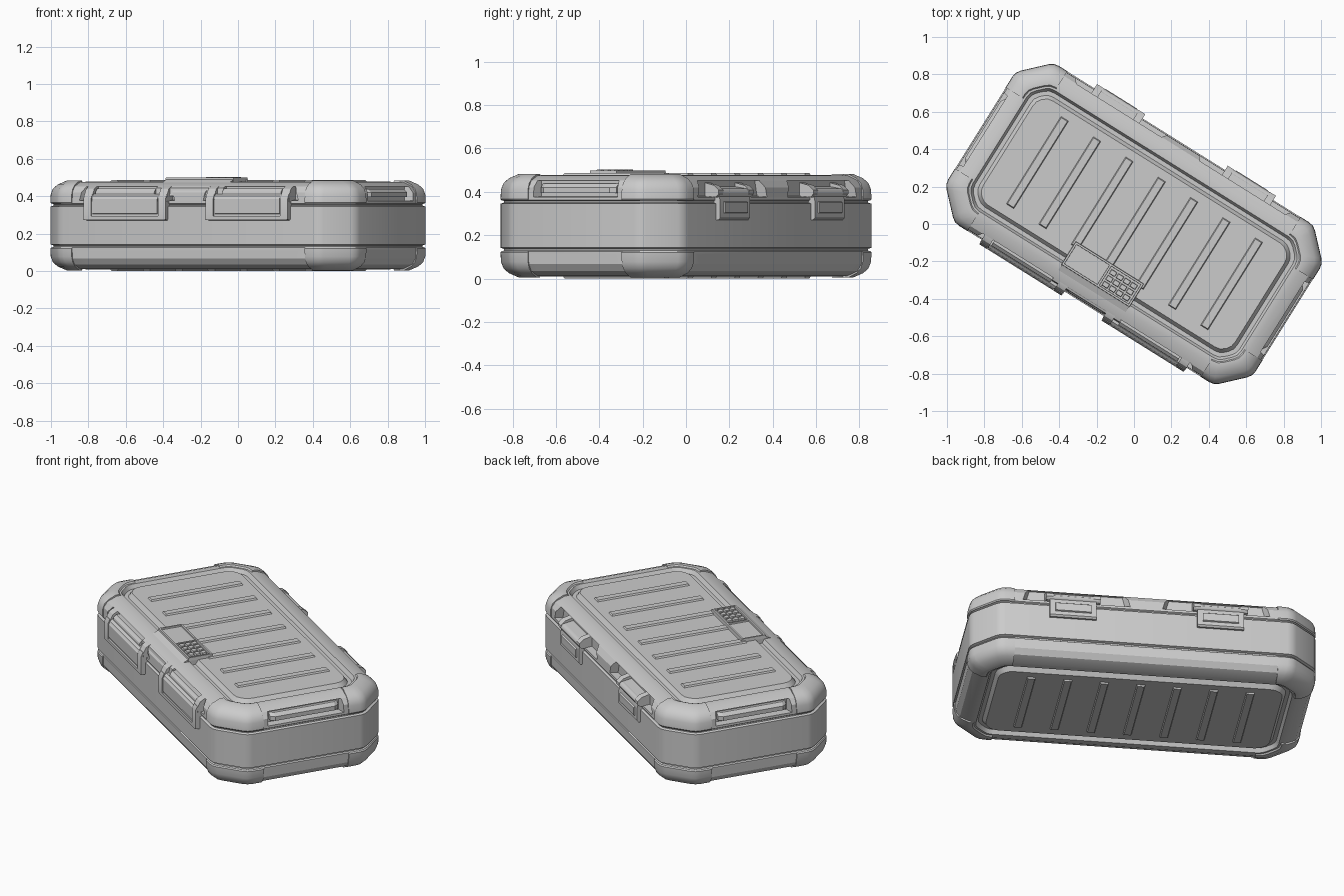
import bpy, bmesh, math
from mathutils import Vector

if "Cube" in bpy.data.objects:
    bpy.data.objects.remove(bpy.data.objects["Cube"])

L, W, C = 0.968, 0.503, 0.15      # half length, half width, corner chamfer
H = 0.487                         # height used for top/bottom mirroring
TURN = math.radians(-32)          # the case is turned about z


def loft(bm, rings):
    """Skin closed rings of points and cap both ends."""
    vs = [[bm.verts.new(p) for p in r] for r in rings]
    n = len(vs[0])
    for a, b in zip(vs, vs[1:]):
        for i in range(n):
            j = (i + 1) % n
            bm.faces.new((a[i], a[j], b[j], b[i]))
    bm.faces.new(vs[0])
    bm.faces.new(vs[-1])


def prism(bm, profile, u0, u1):
    """Extrude a (v, z) profile along the length of the case."""
    loft(bm, [[(u, v, z) for v, z in profile] for u in (u0, u1)])


def slab(bm, u0, u1, v0, v1, z0, z1, t=0.0):
    """Box whose top is narrower by t."""
    loft(bm, [[(u0 + d, v0 + d, z), (u1 - d, v0 + d, z), (u1 - d, v1 - d, z), (u0 + d, v1 - d, z)]
              for d, z in ((0, z0), (t, z1))])


def mirror(bm, axes):
    """Add reflected copies across u, v (about 0) or z (about mid height)."""
    for ax in axes:
        new = bmesh.ops.duplicate(bm, geom=bm.verts[:] + bm.edges[:] + bm.faces[:])["geom"]
        for v in (g for g in new if isinstance(g, bmesh.types.BMVert)):
            v.co[ax] = (H if ax == 2 else 0) - v.co[ax]


def finish(name, bm):
    bmesh.ops.recalc_face_normals(bm, faces=bm.faces[:])
    me = bpy.data.meshes.new(name)
    bm.to_mesh(me)
    bm.free()
    ob = bpy.data.objects.new(name, me)
    bpy.context.collection.objects.link(ob)
    ob.rotation_euler.z = TURN
    return ob


def soften(ob):
    bpy.ops.object.select_all(action='DESELECT')
    ob.select_set(True)
    bpy.context.view_layer.objects.active = ob
    bpy.ops.object.shade_smooth_by_angle(angle=math.radians(30))


def corner(d, z):
    """Rounded chamfer points of the +u +v corner at inset d."""
    c = C - 0.586 * d
    l, w = L - d, W - d
    p = [Vector((l, 0, z)), Vector((l, w - c, z)), Vector((l - c, w, z)), Vector((0, w, z))]
    out = []
    for i in (1, 2):
        a = p[i] + (p[i - 1] - p[i]).normalized() * 0.03
        b = p[i] + (p[i + 1] - p[i]).normalized() * 0.03
        out += [a, p[i] / 2 + (a + b) / 4, b]
    return out


def octagon(d, z):
    q = corner(d, z)
    m = lambda pts, su, sv: [Vector((su * p.x, sv * p.y, p.z)) for p in pts]
    return q + m(q[::-1], -1, 1) + m(q, -1, -1) + m(q[::-1], 1, -1)


# Case body: stacked octagon sections, mirrored about mid height
top = [(0, 0.345), (0.014, 0.35), (0.014, 0.357), (0.006, 0.362), (0.008, 0.42), (0.03, 0.452),
       (0.085, 0.475), (0.122, 0.475), (0.135, 0.452), (0.157, 0.452), (0.175, 0.478)]
rings = [(d, H - z) for d, z in top[::-1]] + top
bm = bmesh.new()
loft(bm, [octagon(d, z) for d, z in rings])
body = finish("case_body", bm)

# Side pockets cut into the upper and lower edges
bm = bmesh.new()
loft(bm, [[(a, v, z0), (b, v, z0), (b - k, v, z1), (a + k, v, z1)]
          for a, b, v, z0, z1, k in ((0.06, 0.72, 0.56, 0.372, 0.455, 0.02),
                                     (0.11, 0.67, 0.455, 0.380, 0.452, 0.02))])
mirror(bm, (0, 1, 2))
ends = bmesh.new()
loft(ends, [[(u, -w, z0), (u, w, z0), (u, w, z1), (u, -w, z1)]
            for u, w, z0, z1 in ((1.04, 0.25, 0.372, 0.455), (0.915, 0.215, 0.378, 0.452))])
mirror(ends, (0, 2))
for part, name in ((bm, "long_pocket_cutter"), (ends, "end_pocket_cutter")):
    cutter = finish(name, part)
    cutter.hide_render = True
    mod = body.modifiers.new(name, 'BOOLEAN')
    mod.operation, mod.object, mod.solver = 'DIFFERENCE', cutter, 'EXACT'
    bpy.context.view_layer.objects.active = body
    bpy.ops.object.modifier_apply(modifier=name)
    bpy.data.objects.remove(cutter)
soften(body)

# Corner bumpers: one swept pad mirrored to all eight corners
pad = [(0.03, 0.36), (0.004, 0.36), (-0.001, 0.367), (0.001, 0.41), (0.012, 0.44), (0.035, 0.462),
       (0.08, 0.483), (0.105, 0.483), (0.112, 0.474), (0.112, 0.43)]
bm = bmesh.new()
paths = [[Vector((L - d, 0.255, z))] + corner(d, z) + [Vector((0.735, W - d, z))] for d, z in pad]
loft(bm, [list(r) for r in zip(*paths)])
mirror(bm, (0, 1, 2))
soften(finish("corner_bumpers", bm))

# Panel ribs on lid and underside
bm = bmesh.new()
for i in range(-3, 4):
    u = i * 0.204
    slab(bm, u - 0.028, u + 0.028, -0.275, 0.285, 0.47, H, 0.009)
mirror(bm, (2,))
finish("panel_ribs", bm)

# Grip bars inside the end pockets
bm = bmesh.new()
loft(bm, [[(0.90, v, 0.395), (u, v, 0.395), (u, v, 0.42), (u - 0.02, v, 0.438), (0.90, v, 0.438)]
          for v, u in ((-0.205, 0.935), (-0.18, 0.953), (0.18, 0.953), (0.205, 0.935))])
mirror(bm, (0, 2))
finish("end_grip_bars", bm)

# Front latches: flap, raised inner plate, side ears
bm = bmesh.new()
m = 0.385
prism(bm, [(-0.49, 0.27), (-0.515, 0.272), (-0.522, 0.28), (-0.522, 0.37), (-0.518, 0.40),
           (-0.505, 0.412), (-0.45, 0.412), (-0.45, 0.36), (-0.49, 0.36)], m - 0.245, m + 0.245)
prism(bm, [(-0.51, 0.302), (-0.527, 0.308), (-0.527, 0.385), (-0.518, 0.398), (-0.505, 0.398)],
      m - 0.205, m + 0.205)
prism(bm, [(-0.45, 0.38), (-0.505, 0.40), (-0.50, 0.425), (-0.485, 0.44), (-0.44, 0.44)],
      m - 0.17, m + 0.20)
for s in (-1, 1):
    a = m + s * 0.235
    prism(bm, [(-0.49, 0.275), (-0.53, 0.277), (-0.53, 0.385), (-0.518, 0.41), (-0.49, 0.41)],
          a - 0.024, a + 0.024)
    prism(bm, [(-0.44, 0.37), (-0.515, 0.37), (-0.518, 0.405), (-0.50, 0.438), (-0.475, 0.452),
               (-0.42, 0.455)], a - 0.026, a + 0.026)
prism(bm, [(-0.49, 0.27), (-0.53, 0.274), (-0.53, 0.294), (-0.49, 0.298)], m - 0.255, m + 0.255)
mirror(bm, (0,))
soften(finish("front_latches", bm))

# Back hinges: leaf, raised plate, barrel and end lugs
bm = bmesh.new()
m = 0.412
prism(bm, [(0.49, 0.27), (0.515, 0.27), (0.524, 0.28), (0.524, 0.36), (0.51, 0.415), (0.45, 0.425),
           (0.45, 0.36), (0.49, 0.36)], m - 0.13, m + 0.13)
prism(bm, [(0.51, 0.295), (0.532, 0.305), (0.532, 0.35), (0.51, 0.365)], m - 0.10, m + 0.10)
ring = [(0.508 + 0.021 * math.cos(t * math.pi / 6), 0.395 + 0.021 * math.sin(t * math.pi / 6))
        for t in range(12)]
prism(bm, ring, m - 0.14, m + 0.14)
for s in (-1, 1):
    a = m + s * 0.132
    prism(bm, [(0.43, 0.375), (0.515, 0.375), (0.53, 0.39), (0.53, 0.408), (0.505, 0.43),
               (0.43, 0.448)], a - 0.02, a + 0.02)
mirror(bm, (0,))
soften(finish("back_hinges", bm))

# Lock panel: sloped base, rims, screen and keys
bm = bmesh.new()
prism(bm, [(-0.247, 0.46), (-0.247, 0.490), (-0.385, 0.490), (-0.485, 0.445), (-0.492, 0.40),
           (-0.30, 0.40)], -0.212, 0.212)
finish("lock_panel_base", bm)
bm = bmesh.new()
for v in (-0.39, -0.257):
    slab(bm, -0.215, 0.215, v, v + 0.014, 0.48, 0.499, 0.002)
for u in (-0.215, 0.004, 0.201):
    slab(bm, u, u + 0.014, -0.39, -0.243, 0.48, 0.499, 0.002)
finish("lock_panel_rim", bm)
bm = bmesh.new()
for i in range(4):
    for j in range(3):
        u, v = 0.026 + i * 0.043, -0.370 + j * 0.037
        slab(bm, u, u + 0.037, v, v + 0.029, 0.485, 0.502, 0.003)
finish("lock_keys", bm)
